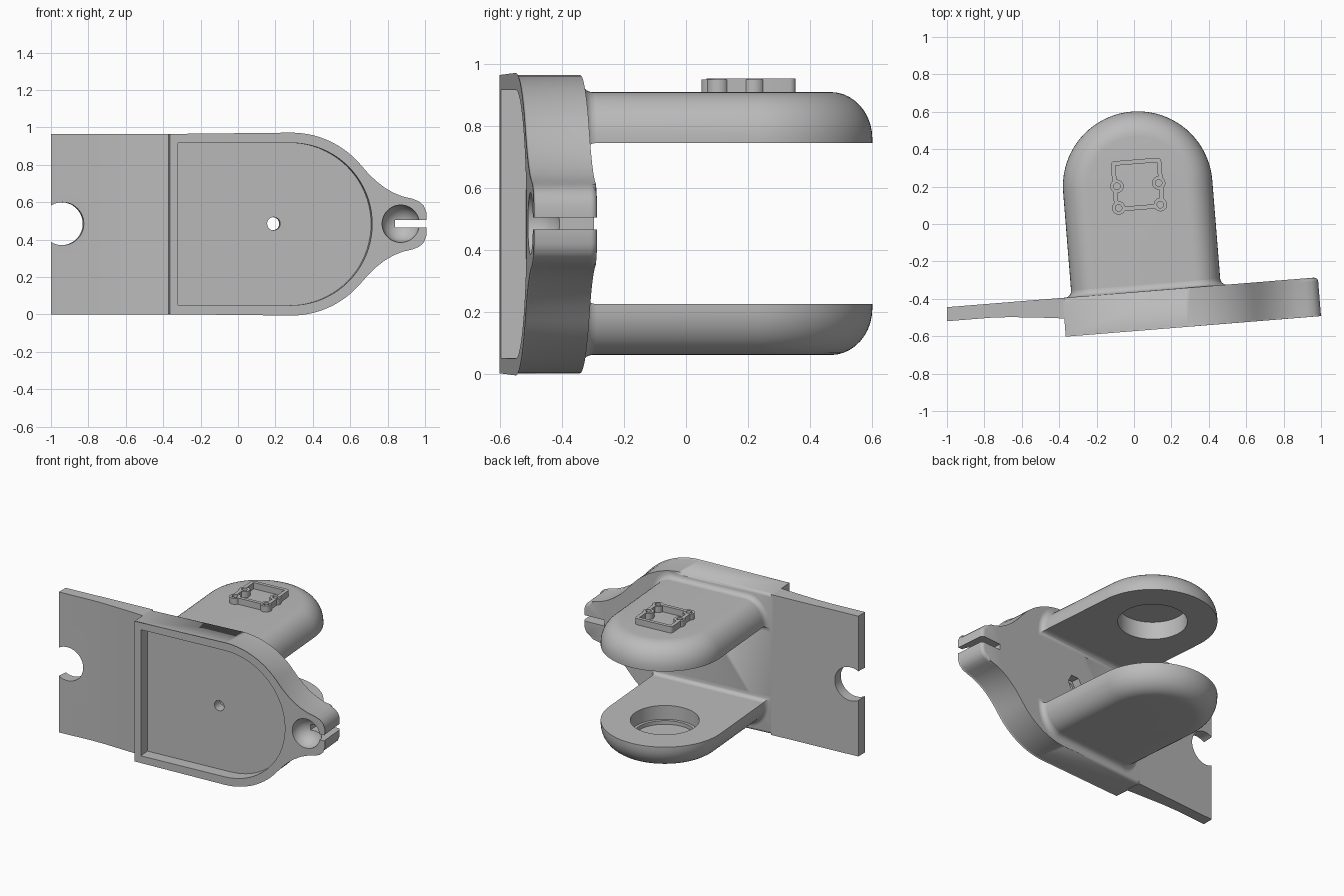
import bpy, bmesh
from math import sin, cos, pi, radians

old = bpy.data.objects.get("Cube")
if old:
    bpy.data.objects.remove(old, do_unlink=True)

grey = bpy.data.materials.new("plain grey")
grey.use_nodes = True
GREY = (0.5, 0.5, 0.5, 1)
grey.diffuse_color = GREY
grey.node_tree.nodes["Principled BSDF"].inputs["Base Color"].default_value = GREY

TILT = radians(4.6)            # whole holder is turned about z
BACK, FRONT = -0.363, -0.571   # depth of the body faces
MID, HEIGHT = 0.483, 0.965


# ---------- helpers ----------
def make(name, bm):
    bmesh.ops.recalc_face_normals(bm, faces=bm.faces)
    mesh = bpy.data.meshes.new(name)
    bm.to_mesh(mesh)
    bm.free()
    mesh.materials.append(grey)
    ob = bpy.data.objects.new(name, mesh)
    bpy.context.collection.objects.link(ob)
    return ob


def loft_bm(loops):
    bm = bmesh.new()
    rings = [[bm.verts.new(p) for p in loop] for loop in loops]
    n = len(rings[0])
    for a, b in zip(rings, rings[1:]):
        for i in range(n):
            j = (i + 1) % n
            bm.faces.new((a[i], a[j], b[j], b[i]))
    bm.faces.new(rings[0])
    bm.faces.new(rings[-1])
    return bm


def loft(name, loops):
    return make(name, loft_bm(loops))


def slab(name, pts, y0, y1):
    """Profile in x and z, extruded along y."""
    return loft(name, [[(x, y, z) for x, z in pts] for y in (y0, y1)])


def column(name, pts, z0, z1):
    """Profile in x and y, extruded along z."""
    return loft(name, [[(x, y, z) for x, y in pts] for z in (z0, z1)])


def arc(cx, cy, r, a0, a1, n):
    return [(cx + r * cos(radians(a0 + (a1 - a0) * i / n)),
             cy + r * sin(radians(a0 + (a1 - a0) * i / n))) for i in range(n + 1)]


def circle(cx, cy, r, n=48):
    return arc(cx, cy, r, 0, 360, n)[:-1]


def rect(x0, x1, y0, y1):
    return [(x0, y0), (x1, y0), (x1, y1), (x0, y1)]


def combine(ob, other, op='DIFFERENCE'):
    mod = ob.modifiers.new("combine", 'BOOLEAN')
    mod.operation = op
    mod.solver = 'EXACT'
    mod.object = other
    bpy.context.view_layer.objects.active = ob
    bpy.ops.object.modifier_apply(modifier=mod.name)
    bpy.data.objects.remove(other, do_unlink=True)


parts = []

# ---------- body: arched plate with a pinched clip lobe ----------
ARCH = 0.24
upper = [(-0.412, HEIGHT)] + arc(ARCH, MID, HEIGHT - MID, 90, 40, 14)
upper += [(0.645, 0.752), (0.688, 0.71), (0.735, 0.673), (0.785, 0.644),
          (0.835, 0.624), (0.887, 0.612), (0.922, 0.598), (0.945, 0.577),
          (0.957, 0.545)]
outline = upper + [(x, 2 * MID - z) for x, z in reversed(upper)]
bm = loft_bm([[(x, y, z) for x, z in outline] for y in (FRONT, BACK)])
for depth, size in ((BACK, 0.022), (FRONT, 0.007)):
    rim = [e for e in bm.edges
           if all(abs(v.co.y - depth) < 1e-4 for v in e.verts)
           and max(v.co.x for v in e.verts) > -0.4]
    bmesh.ops.bevel(bm, geom=rim, offset=size, segments=4, profile=0.5, affect='EDGES')
body = make("body", bm)
parts.append(body)

# shallow arched tray, centre hole with hexagonal nut seat
tray = [(-0.367, 0.05)] + arc(ARCH, MID, 0.434, -90, 90, 40) + [(-0.367, 0.917)]
combine(body, slab("tray_cutter", tray, -0.7, -0.49))
combine(body, slab("hole_cutter", circle(0.152, 0.485, 0.035), -0.7, -0.2))
combine(body, slab("nut_cutter", circle(0.152, 0.485, 0.06, 6), -0.42, -0.2))

# ball socket and slot in the lobe
bm = bmesh.new()
bmesh.ops.create_uvsphere(bm, u_segments=40, v_segments=24, radius=0.1)
bmesh.ops.translate(bm, verts=bm.verts, vec=(0.827, FRONT, 0.485))
combine(body, make("socket_cutter", bm))
combine(body, slab("slot_cutter", rect(0.803, 1.1, 0.465, 0.505), -0.7, -0.2))

# ---------- thin side wing with a round notch ----------
wing_profile = [(-1.032, BACK), (-0.4, BACK), (-0.4, -0.475), (-0.5, -0.463),
                (-0.6, -0.453), (-0.7, -0.443), (-0.8, -0.438), (-1.038, -0.438)]
wing = column("side_wing", wing_profile, 0, HEIGHT)
combine(wing, slab("notch_cutter", circle(-0.977, 0.485, 0.115), -0.7, -0.2))
parts.append(wing)

# ---------- two arms with rounded outer edges ----------
CX, CY, HALF = 0.036, 0.2, 0.4
INNER, THICK, INSET, DROP = 0.745, 0.165, 0.135, 0.15


def quarter(n=10):
    """Inset and height along the rounded outer edge."""
    return [(INSET * (1 - cos(i * pi / 2 / n)),
             INNER + THICK - DROP + DROP * sin(i * pi / 2 / n)) for i in range(n + 1)]


def arm(name, flip):
    side = (lambda z: 0.97 - z) if flip else (lambda z: z)
    loops = []
    for inset, z in [(0, INNER)] + quarter():
        w = HALF - inset
        pts = [(CX + w, BACK - 0.01)] + arc(CX, CY, w, 0, 180, 40) + [(CX - w, BACK - 0.01)]
        loops.append([(x, y, side(z)) for x, y in pts])
    ob = loft(name, loops)
    # flared fillet where the arm meets the body
    half = [(HALF - i, z) for i, z in [(0, INNER)] + quarter()]
    section = half + [(-x, z) for x, z in reversed(half)]
    centre = INNER + THICK / 2
    rings = []
    for k in range(7):
        a = k / 6 * pi / 2
        grow, y = 0.035 * (1 - sin(a)), BACK + 0.035 * (1 - cos(a))
        rings.append([(CX + x * (1 + grow / HALF), y,
                       side(centre + (z - centre) * (1 + grow * 2 / THICK)))
                      for x, z in section])
    rings.insert(0, [(x, BACK - 0.01, z) for x, y, z in rings[0]])
    parts.append(loft(name + "_fillet", rings))
    parts.append(ob)
    return ob


upper_arm = arm("upper_arm", False)
lower_arm = arm("lower_arm", True)
combine(upper_arm, column("pocket_cutter", circle(CX, CY, 0.215, 64), 0.6, 0.865))
combine(lower_arm, column("pocket_cutter", circle(CX, CY, 0.215, 64), 0.13, 0.4))
combine(lower_arm, column("step_cutter", circle(CX, CY, 0.195, 64), 0.105, 0.2))

# ---------- raised square frame with pin bosses ----------
FX, FY = 0.037, 0.208
frame = column("top_frame", rect(FX - 0.135, FX + 0.135, FY - 0.135, FY + 0.135), 0.9, 0.953)
bm = bmesh.new()
bm.from_mesh(frame.data)
posts = [e for e in bm.edges if abs(e.verts[0].co.z - e.verts[1].co.z) > 0.01]
bmesh.ops.bevel(bm, geom=posts, offset=0.02, segments=4, profile=0.5, affect='EDGES')
bm.to_mesh(frame.data)
bm.free()
combine(frame, column("window_cutter", rect(FX - 0.111, FX + 0.111, FY - 0.111, FY + 0.111), 0.8, 1))
bosses = [(sx * 0.112, dy) for sx in (-1, 1) for dy in (-0.116, 0.0)]
for dx, dy in bosses:
    combine(frame, column("boss", circle(FX + dx, FY + dy, 0.036, 24), 0.901, 0.951), 'UNION')
for dx, dy in bosses:
    combine(frame, column("pin_cutter", circle(FX + dx, FY + dy, 0.018, 16), 0.915, 1))
parts.append(frame)

# ---------- finish ----------
bpy.ops.object.select_all(action='DESELECT')
for ob in parts:
    ob.rotation_euler.z = TILT
    ob.select_set(True)
bpy.context.view_layer.objects.active = body
bpy.ops.object.shade_smooth_by_angle(angle=radians(32))
